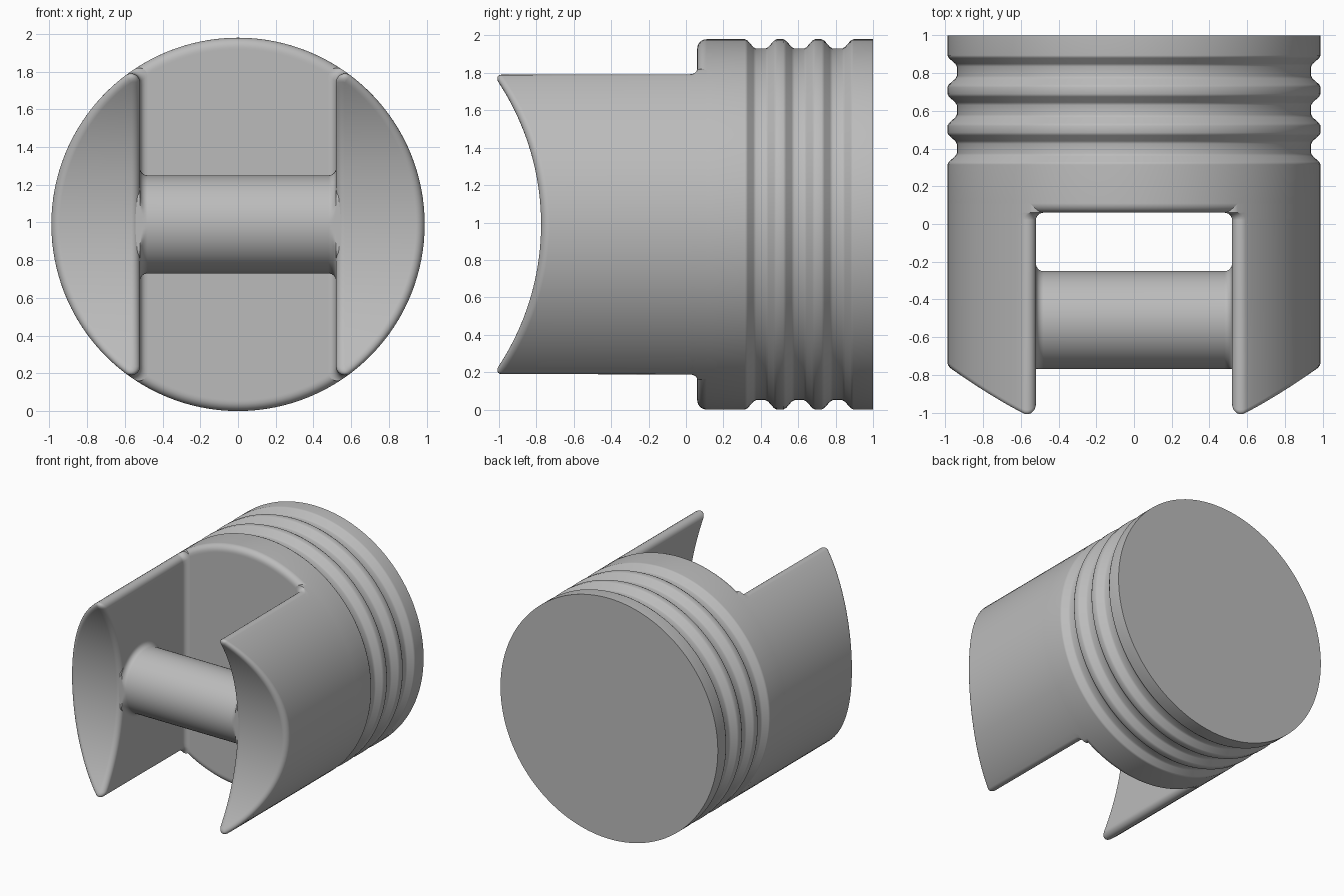
import bpy, bmesh
from math import sin, cos, pi, sqrt, atan2
from mathutils import Vector

if "Cube" in bpy.data.objects:
    bpy.data.objects.remove(bpy.data.objects["Cube"])

R = 0.99         # piston radius, also the height of its axis
SLOT = 0.52      # half width of the slot between the skirts
FLOOR = 0.06     # y of the slot floor
ROUND = 0.045    # edge rounding
FILLET = 0.04    # inside corner fillet
PIN_Y, PIN_R = -0.51, 0.26

steel = bpy.data.materials.new("grey steel")
steel.use_nodes = True
steel.diffuse_color = (0.5, 0.5, 0.5, 1)
steel.node_tree.nodes["Principled BSDF"].inputs["Base Color"].default_value = (0.5, 0.5, 0.5, 1)


def finish(name, bm):
    bmesh.ops.remove_doubles(bm, verts=bm.verts, dist=0.00005)
    bmesh.ops.recalc_face_normals(bm, faces=bm.faces)
    mesh = bpy.data.meshes.new(name)
    bm.to_mesh(mesh)
    bm.free()
    mesh.materials.append(steel)
    ob = bpy.data.objects.new(name, mesh)
    bpy.context.collection.objects.link(ob)
    ob.location.z = R
    bpy.ops.object.select_all(action='DESELECT')
    ob.select_set(True)
    bpy.context.view_layer.objects.active = ob
    bpy.ops.object.shade_smooth_by_angle(angle=pi / 5)
    mod = ob.modifiers.new("even shading", 'WEIGHTED_NORMAL')
    mod.keep_sharp = True
    return ob


def lathe(points, centre, axis, steps):
    """Spin a profile of 3D points about an axis."""
    bm = bmesh.new()
    verts = [bm.verts.new(p) for p in points]
    edges = [bm.edges.new(pair) for pair in zip(verts, verts[1:])]
    bmesh.ops.spin(bm, geom=verts + edges, cent=centre, axis=axis,
                   angle=2 * pi, steps=steps, use_duplicate=False)
    return bm


def quarter(n=6):
    return [pi / 2 * i / n for i in range(n + 1)]


# Crown with a rounded front rim and three ring grooves
profile = [(FLOOR, 0), (FLOOR, R - 0.06)]
profile += [(FLOOR + 0.05 * (1 - cos(a)), R - 0.05 + 0.05 * sin(a)) for a in quarter()]
half_groove = [(0.085, 0), (0.07, 0.008), (0.04, 0.042), (0.025, 0.05)]
for centre in (0.4, 0.605, 0.81):
    profile += [(centre - w, R - d) for w, d in half_groove]
    profile += [(centre + w, R - d) for w, d in reversed(half_groove)]
profile += [(1, R), (1, 0)]
finish("crown", lathe([(r, y, 0) for y, r in profile], (0, 0, 0), (0, 1, 0), 128))


# Skirts: rounded circular segments with a scooped front end
ARC, CORNER = 40, 6


def segment(inner, radius, corner):
    """Cross-section outline: outer arc, top corner, flat wall, bottom corner."""
    cx = inner + corner
    cz = sqrt((radius - corner) ** 2 - cx ** 2)
    top = atan2(cz, cx)
    arc = [(radius * cos(t), radius * sin(t))
           for t in (top * (2 * i / ARC - 1) for i in range(ARC + 1))]
    bend = [(cx + corner * cos(t), cz + corner * sin(t))
            for t in (top + (pi - top) * i / CORNER for i in range(1, CORNER))]
    wall = [(inner, z * cz / arc[-1][1]) for x, z in reversed(arc)]
    return arc + bend + wall + [(x, -z) for x, z in reversed(bend)]


def scoop(z):
    return -0.775 - (1.38 - sqrt(1.38 ** 2 - z * z))


def skirt(name, side):
    rings = [[(x, FLOOR + 0.05, z) for x, z in segment(SLOT - FILLET, R, ROUND)]]
    for a in quarter():     # fillet to the slot floor
        outline = segment(SLOT - FILLET * (1 - sin(a)), R, ROUND)
        rings.append([(x, FLOOR - FILLET * (1 - cos(a)), z) for x, z in outline])
    for a in quarter():     # rounded front edge
        d = ROUND * (1 - cos(a))
        outline = segment(SLOT + d, R - d, ROUND - d + 0.002)
        rings.append([(x, scoop(z) + ROUND * (1 - sin(a)), z) for x, z in outline])
    bm = bmesh.new()
    rows = [[bm.verts.new((side * x, y, z)) for x, y, z in ring] for ring in rings]
    n = len(rows[0])
    for a, b in zip(rows, rows[1:]):
        for i in range(n):
            j = (i + 1) % n
            bm.faces.new((a[i], a[j], b[j], b[i]))
    # scooped end face, in strips from the arc to the wall
    end, last = rows[-1], 2 * ARC + CORNER
    for i in range(ARC):
        bm.faces.new((end[i], end[i + 1], end[last - i - 1], end[last - i]))
    bm.faces.new(end[ARC:ARC + CORNER + 1])
    bm.faces.new(end[last:] + end[:1])
    finish(name, bm)


skirt("left_skirt", 1)
skirt("right_skirt", -1)

# Wrist pin, flared where it meets the skirts
flare = [(SLOT + 0.03, PIN_R + FILLET)]
flare += [(SLOT - FILLET * (1 - cos(a)), PIN_R + FILLET * (1 - sin(a))) for a in quarter()]
pin = flare + [(-x, r) for x, r in reversed(flare)]
bm = lathe([(x, PIN_Y, r) for x, r in pin], (0, PIN_Y, 0), (1, 0, 0), 72)
for v in bm.verts:      # trim the flare flush with the scooped ends
    v.co.y = max(v.co.y, PIN_Y - PIN_R)
finish("wrist_pin", bm)
